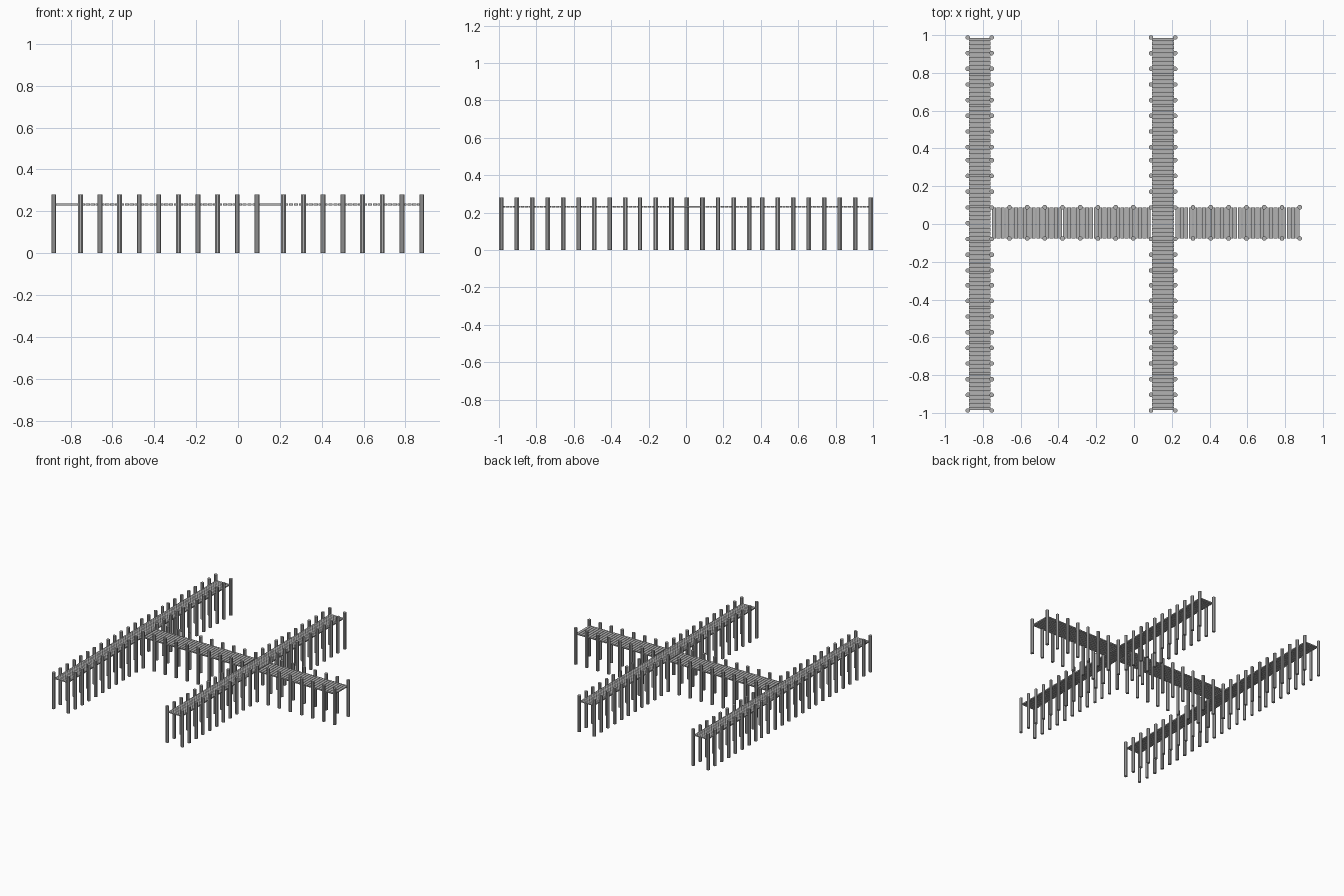
import bpy, bmesh
from mathutils import Matrix, Vector

if "Cube" in bpy.data.objects:
    bpy.data.objects.remove(bpy.data.objects["Cube"])

# One weathered grey for all the timber
timber = bpy.data.materials.new("weathered_grey")
timber.use_nodes = True
GREY = (0.45, 0.45, 0.45, 1)
timber.diffuse_color = GREY
timber.node_tree.nodes["Principled BSDF"].inputs["Base Color"].default_value = GREY

POST_R, POST_H = 0.0125, 0.28
DECK_Z, DECK_T = 0.232, 0.009


def spread(start, end, count):
    return [start + (end - start) * i / (count - 1) for i in range(count)]


def finish(name, bm):
    mesh = bpy.data.meshes.new(name)
    bm.to_mesh(mesh)
    bm.free()
    mesh.materials.append(timber)
    bpy.context.collection.objects.link(bpy.data.objects.new(name, mesh))


def posts(name, spots):
    bm = bmesh.new()
    for x, y in spots:
        place = Matrix.Translation((x, y, POST_H / 2)) @ Matrix.Rotation(0.3927, 4, "Z")
        bmesh.ops.create_cone(bm, cap_ends=True, segments=8, radius1=POST_R,
                              radius2=POST_R, depth=POST_H, matrix=place)
    finish(name, bm)


def planks(name, start, end, count, centre, width, along_y):
    """Row of boards from start to end, lying across the walkway."""
    bm = bmesh.new()
    pitch = (end - start) / count
    board = pitch * 0.87
    for i in range(count):
        run = start + pitch * (i + 0.5)
        pos = (centre, run, DECK_Z) if along_y else (run, centre, DECK_Z)
        size = (width, board, DECK_T) if along_y else (board, width, DECK_T)
        bmesh.ops.create_cube(bm, size=1, matrix=Matrix.Translation(pos)
                              @ Matrix.Diagonal(Vector((*size, 1))))
    finish(name, bm)


# Two long piers, each of three joined lengths
rows = spread(0.9875, 0.407, 8) + spread(0.338, -0.246, 8) + spread(-0.324, -0.9875, 9)
for side, x_out, x_in in (("right", -0.88, -0.753), ("left", 0.09, 0.218)):
    spots = []
    for y in rows:
        crossing = abs(y) < 0.04
        if not (crossing and side == "left"):
            spots.append((x_out, y))
        if not crossing:
            spots.append((x_in, y))
    posts(side + "_pier_posts", spots)
    planks(side + "_pier_planks", -0.987, 0.987, 96, (x_out + x_in) / 2, 0.116, True)

# Cross walkway: a span between the piers and one beyond the left pier
CROSS_Y, CROSS_HALF = 0.006, 0.083
for name, start, end, count in (("middle", -0.753, 0.09, 10), ("outer", 0.218, 0.878, 8)):
    # The walkway shares the pier posts where it meets a pier
    xs = spread(start, end, count)[1:]
    if name == "middle":
        xs = xs[:-1]
    posts(name + "_walkway_posts",
          [(x, CROSS_Y + s * CROSS_HALF) for x in xs for s in (-1, 1)])
    planks(name + "_walkway_planks", start, end, (count - 1) * 4,
           CROSS_Y, 0.164, False)
